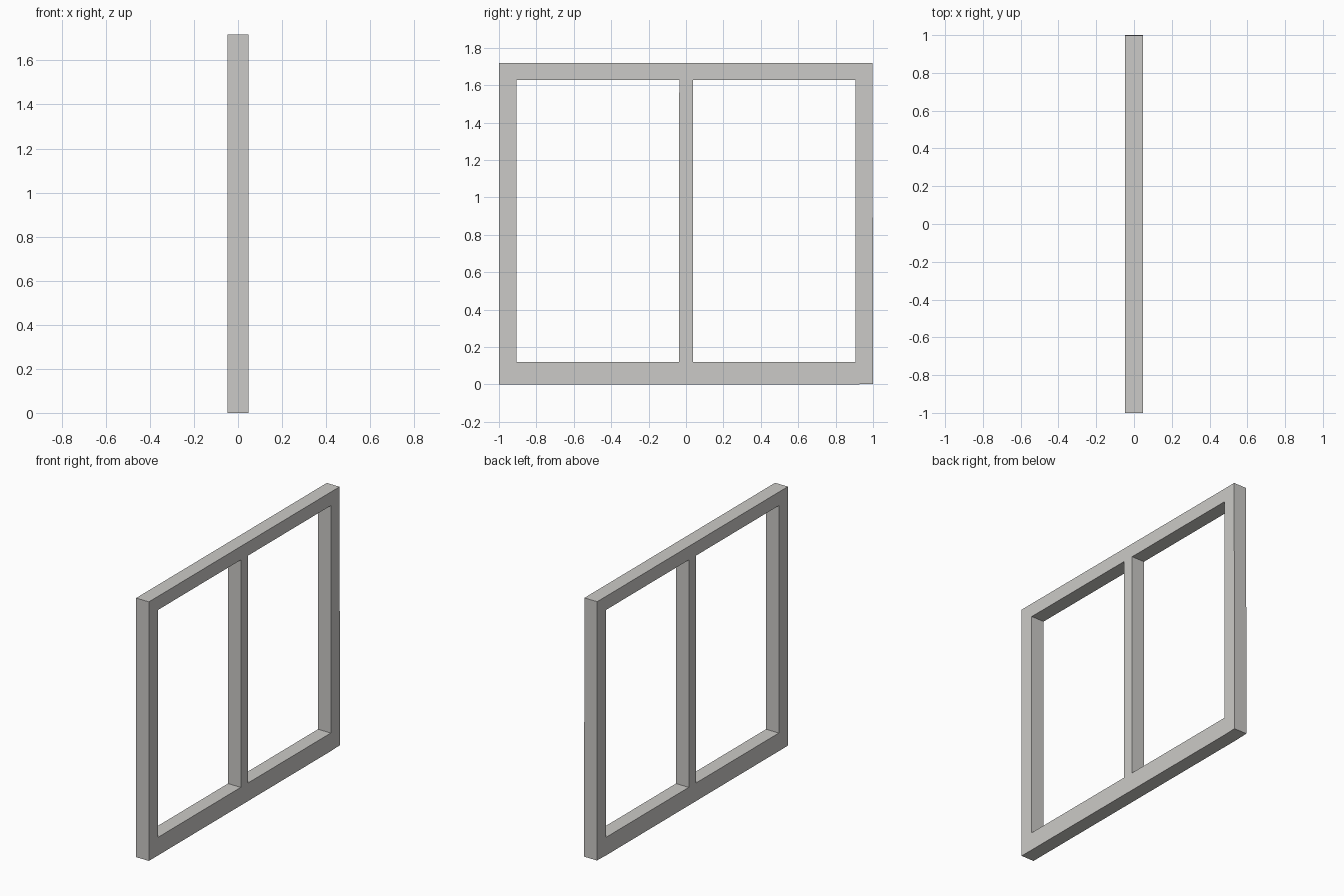
import bpy, bmesh

if "Cube" in bpy.data.objects:
    bpy.data.objects.remove(bpy.data.objects["Cube"])

mat = bpy.data.materials.new("light warm grey")
mat.diffuse_color = (0.6, 0.59, 0.57, 1)
mat.use_nodes = True
mat.node_tree.nodes["Principled BSDF"].inputs["Base Color"].default_value = mat.diffuse_color

HALF = 0.047                                  # half frame depth
YS = [-1.0, -0.905, -0.038, 0.038, 0.905, 0.997]
ZS = [0.0, 0.12, 1.627, 1.717]

# window frame: a face grid with two openings left out, then extruded
bm = bmesh.new()
v = [[bm.verts.new((-HALF, y, z)) for z in ZS] for y in YS]
for i in range(len(YS) - 1):
    for j in range(len(ZS) - 1):
        if j == 1 and i in (1, 3):            # the two panes are open
            continue
        bm.faces.new((v[i][j], v[i][j + 1], v[i + 1][j + 1], v[i + 1][j]))

# slight skew of the lower right corner and central bar
for j in (0, 1):
    v[5][j].co.y = 1.0
v[5][0].co.z = 0.003
v[2][2].co.y = -0.036

# thickness
ret = bmesh.ops.extrude_face_region(bm, geom=bm.faces[:], use_keep_orig=True)
for e in ret["geom"]:
    if isinstance(e, bmesh.types.BMVert):
        e.co.x = HALF
bmesh.ops.recalc_face_normals(bm, faces=bm.faces[:])

me = bpy.data.meshes.new("window_frame")
bm.to_mesh(me)
bm.free()
me.materials.append(mat)
ob = bpy.data.objects.new("window_frame", me)
bpy.context.collection.objects.link(ob)
